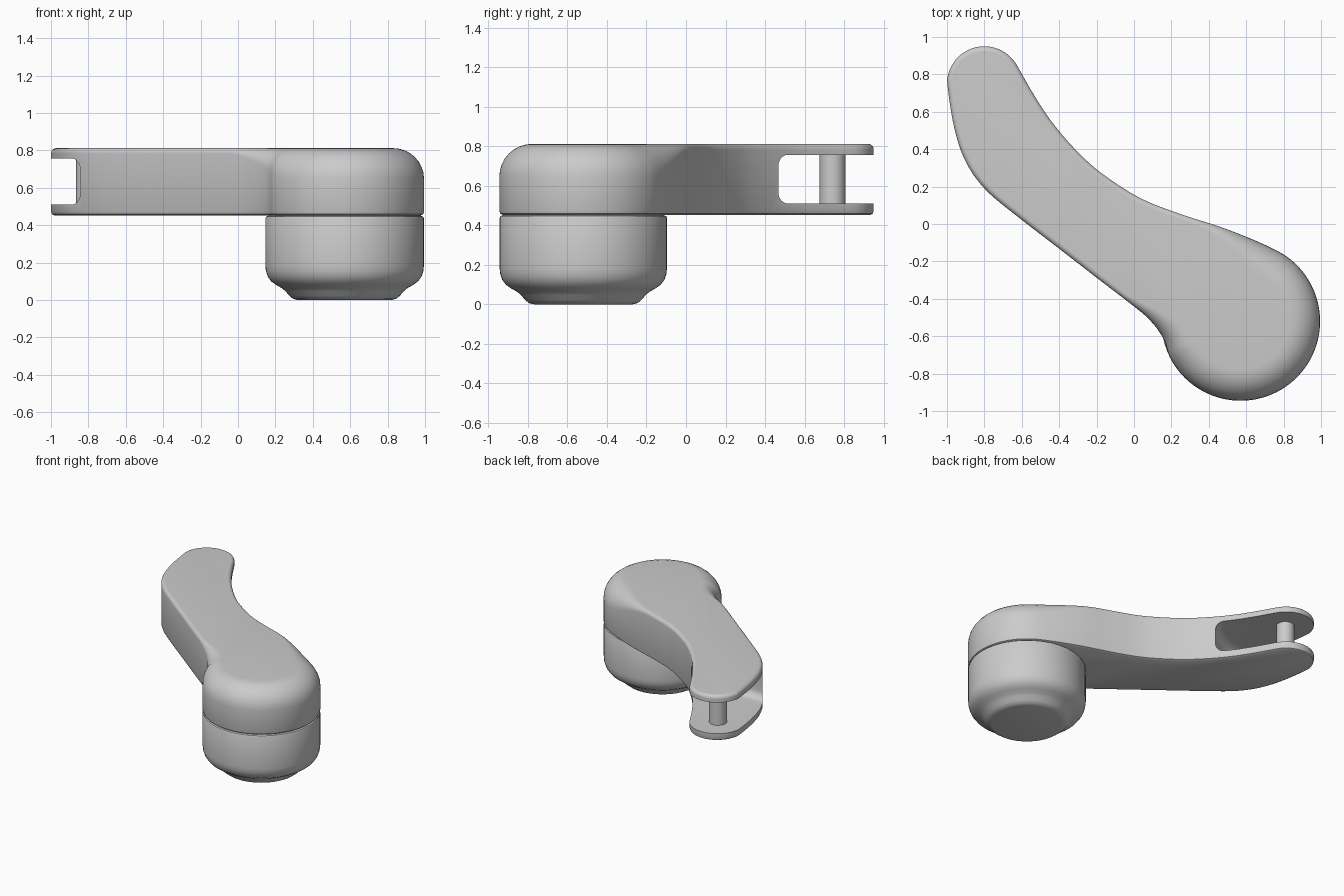
import bpy, bmesh, math
from mathutils import Vector

if "Cube" in bpy.data.objects:
    bpy.data.objects.remove(bpy.data.objects["Cube"])

HUB = Vector((0.57, -0.52))
TIP = Vector((-0.80, 0.75))
HUB_R, TIP_R = 0.425, 0.20
Z0, Z1 = 0.455, 0.812


def finish(name, bm):
    bmesh.ops.recalc_face_normals(bm, faces=bm.faces)
    me = bpy.data.meshes.new(name)
    bm.to_mesh(me)
    bm.free()
    ob = bpy.data.objects.new(name, me)
    bpy.context.collection.objects.link(ob)
    return ob


def smooth(ob, angle=35):
    bpy.ops.object.select_all(action='DESELECT')
    ob.select_set(True)
    bpy.context.view_layer.objects.active = ob
    bpy.ops.object.shade_smooth_by_angle(angle=math.radians(angle))


def stack(name, rings):
    """Skin a list of closed rings and cap both ends."""
    bm = bmesh.new()
    loops = [[bm.verts.new(p) for p in ring] for ring in rings]
    n = len(loops[0])
    for a, b in zip(loops, loops[1:]):
        for i in range(n):
            j = (i + 1) % n
            bm.faces.new((a[i], a[j], b[j], b[i]))
    bm.faces.new(loops[0])
    bm.faces.new(loops[-1])
    return finish(name, bm)


def lathe(name, profile, centre, sides):
    angles = [2 * math.pi * i / sides for i in range(sides)]
    return stack(name, [[(centre.x + r * math.cos(a), centre.y + r * math.sin(a), z)
                         for a in angles] for r, z in profile])


def arc(c, r, a0, a1, n):
    return [c + r * Vector((math.cos(t), math.sin(t)))
            for t in (math.radians(a0 + (a1 - a0) * i / n) for i in range(n + 1))]


def spline(pts, sub):
    out, n = [], len(pts)
    for i in range(n):
        p0, p1, p2, p3 = (pts[(i + k - 1) % n] for k in range(4))
        m = min((p2 - p1).length / max((p1 - p0).length, (p2 - p1).length), 1)
        q = min((p2 - p1).length / max((p3 - p2).length, (p2 - p1).length), 1)
        t1, t2 = (p2 - p0) * 0.5 * m, (p3 - p1) * 0.5 * q
        for k in range(sub):
            t = k / sub
            out.append((2*t**3 - 3*t*t + 1) * p1 + (t**3 - 2*t*t + t) * t1
                       + (3*t*t - 2*t**3) * p2 + (t**3 - t*t) * t2)
    return out


# Arm outline, clockwise from the fork tip
upper = [(-0.55, 0.715), (-0.45, 0.56), (-0.32, 0.405), (-0.185, 0.28), (0.03, 0.14),
         (0.243, 0.055), (0.46, -0.015), (0.64, -0.085)]
lower = [(0.163, -0.625), (0.12, -0.555), (0.06, -0.49), (-0.02, -0.425), (-0.2, -0.287),
         (-0.4, -0.132), (-0.6, 0.022), (-0.77, 0.16), (-0.86, 0.265),
         (-0.925, 0.39), (-0.97, 0.556)]
outline = spline(arc(TIP, TIP_R, 175, 32, 9) + [Vector(p) for p in upper]
                 + arc(HUB, HUB_R, 58, -153, 14) + [Vector(p) for p in lower], 4)

# Arm body: top edge rounding grows from a thin lip to a full dome edge at the hub
N = len(outline)
inward, radius = [], []
for i, p in enumerate(outline):
    d = (outline[(i + 1) % N] - outline[i - 1]).normalized()
    inward.append(Vector((d.y, -d.x)))
    t = min(max((p.x * 0.74 - p.y * 0.67 - 0.2) / 0.55, 0), 1)
    radius.append(0.028 + 0.137 * t * t * (3 - 2 * t))


def inset(i, d, z):
    q = outline[i] + inward[i] * d
    return (q.x, q.y, z)


rings = [[inset(i, d, z) for i in range(N)] for d, z in ((0.018, Z0 - 0.003), (0.005, Z0 + 0.004), (0, Z0 + 0.018))]
for k in range(9):
    a = math.pi / 2 * k / 8
    rings.append([inset(i, radius[i] * (1 - math.cos(a)), Z1 - radius[i] * (1 - math.sin(a)))
                  for i in range(N)])
arm = stack("arm", rings)

# Fork slot: a round-edged disc cut around the pin
S0, S1, SR, F = 0.51, 0.757, 0.51, 0.06
fillet = [(SR - F + F * math.sin(t), F * (1 - math.cos(t)))
          for t in (math.pi / 2 * k / 6 for k in range(7))]
cutter = lathe("slot_cutter", [(r, S0 + h) for r, h in fillet]
               + [(r, S1 - h) for r, h in reversed(fillet)], TIP, 96)
cutter.hide_render = True
mod = arm.modifiers.new("slot", 'BOOLEAN')
mod.operation, mod.solver, mod.object = 'DIFFERENCE', 'EXACT', cutter
bpy.context.view_layer.objects.active = arm
bpy.ops.object.modifier_apply(modifier=mod.name)
bpy.data.objects.remove(cutter)
smooth(arm)

# Axle pin across the fork
smooth(lathe("axle_pin", [(0.065, S0 - 0.02), (0.065, S1 + 0.02)], Vector((-0.80, 0.742)), 32))

# Hub base with stepped, rounded foot
base = [(0.25, 0), (0.275, 0.006), (0.295, 0.022), (0.315, 0.046), (0.335, 0.063),
        (0.365, 0.08), (0.392, 0.099), (0.411, 0.125), (0.421, 0.155), (0.424, 0.185),
        (0.424, 0.437), (0.42, 0.446), (0.408, 0.45), (0.408, 0.46)]
smooth(lathe("hub_base", base, HUB, 64))
